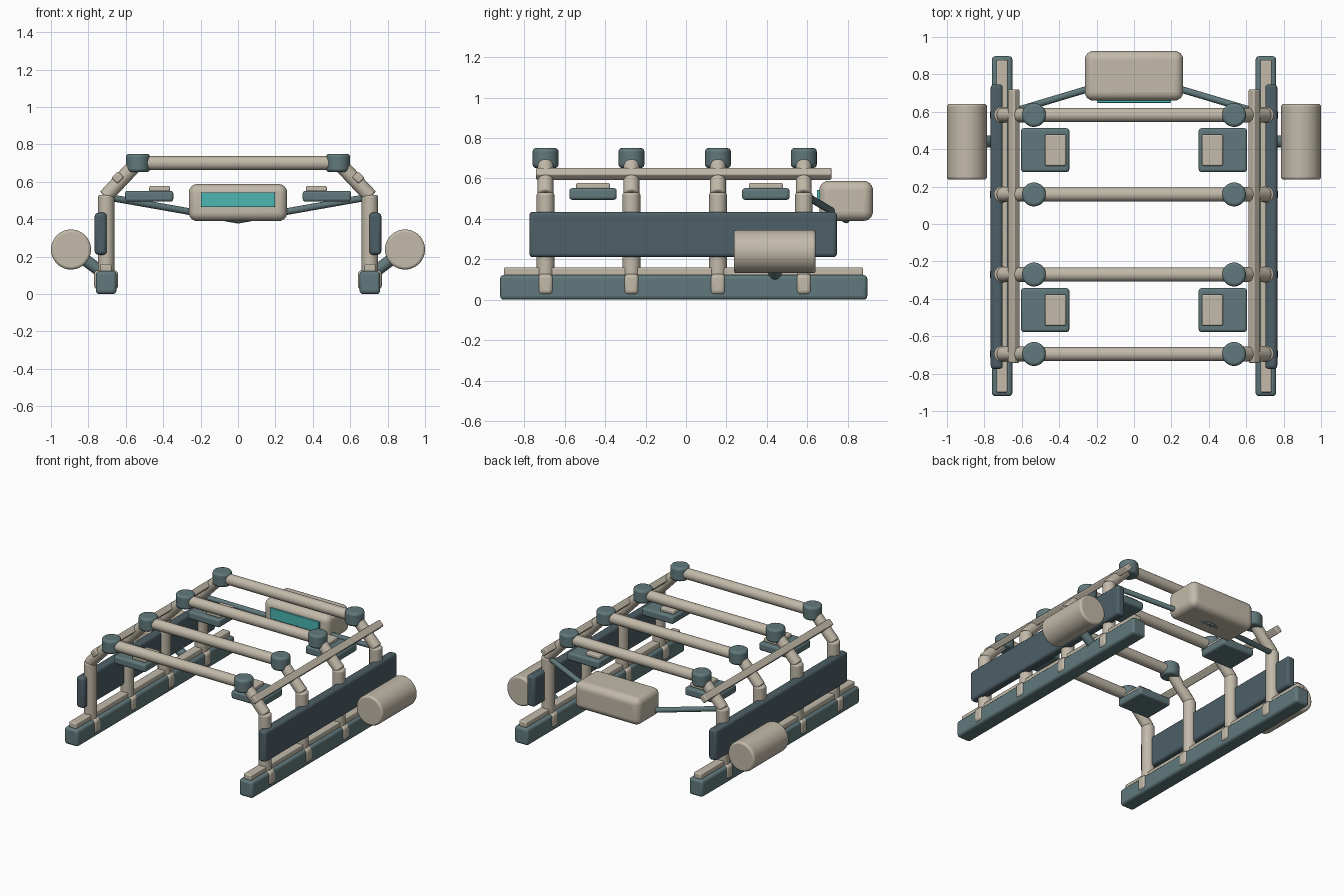
import bpy
from mathutils import Vector

if "Cube" in bpy.data.objects:
    bpy.data.objects.remove(bpy.data.objects["Cube"])


def material(name, rgb):
    m = bpy.data.materials.new(name)
    m.diffuse_color = (*rgb, 1)
    m.use_nodes = True
    m.node_tree.nodes["Principled BSDF"].inputs["Base Color"].default_value = m.diffuse_color
    return m


CREAM = material("cream", (0.54, 0.49, 0.40))
SLATE = material("slate", (0.12, 0.19, 0.20))
PANEL = material("dark_panel", (0.075, 0.115, 0.135))
SCREEN = material("screen_teal", (0.07, 0.47, 0.45))


def finish(ob, name, mat, bevel, segments=3):
    ob.name = name
    ob.data.materials.append(mat)
    if bevel:
        b = ob.modifiers.new("bevel", 'BEVEL')
        b.width, b.segments, b.limit_method = bevel, segments, 'ANGLE'
    bpy.ops.object.shade_smooth_by_angle(angle=0.7)
    return ob


def box(name, lo, hi, mat, bevel=0.01, segments=3):
    lo, hi = Vector(lo), Vector(hi)
    bpy.ops.mesh.primitive_cube_add(size=1, location=(lo + hi) / 2)
    ob = bpy.context.object
    ob.scale = hi - lo
    bpy.ops.object.transform_apply(location=False, rotation=False)
    return finish(ob, name, mat, bevel, segments)


def rod(name, a, b, r, mat, bevel=0.01, sides=32):
    a, b = Vector(a), Vector(b)
    d = b - a
    bpy.ops.mesh.primitive_cylinder_add(vertices=sides, radius=r, depth=d.length,
                                        location=(a + b) / 2,
                                        rotation=d.to_track_quat('Z', 'Y').to_euler())
    return finish(bpy.context.object, name, mat, bevel)


def side_box(name, s, lo, hi, *args):
    """Box given for the +x side, placed on side s."""
    x = sorted((s * lo[0], s * hi[0]))
    return box(name, (x[0], *lo[1:]), (x[1], *hi[1:]), *args)


HOOPS = (-0.695, -0.27, 0.158, 0.583)

# roof cross bars
for y in HOOPS:
    rod("roof_bar", (-0.535, y, 0.70), (0.535, y, 0.70), 0.038, CREAM, 0)

for s, side in ((-1, "left"), (1, "right")):
    # ground rail with its top strip
    side_box(side + "_rail", s, (0.65, -0.92, 0), (0.76, 0.897, 0.122), SLATE, 0.018)
    side_box(side + "_rail_strip", s, (0.676, -0.9, 0.118), (0.736, 0.877, 0.16), CREAM, 0.008)

    # hoops: collar, post, shoulder and roof joint
    for y in HOOPS:
        side_box(side + "_collar", s, (0.641, y - 0.037, 0.025), (0.769, y + 0.037, 0.127), CREAM, 0.02)
        rod(side + "_post", (s * 0.705, y, 0.05), (s * 0.705, y, 0.53), 0.044, CREAM, 0.012)
        rod(side + "_shoulder", (s * 0.71, y, 0.52), (s * 0.54, y, 0.70), 0.039, CREAM, 0.01)
        rod(side + "_roof_joint", (s * 0.535, y, 0.652), (s * 0.535, y, 0.75), 0.064, SLATE, 0.016)

    # lengthwise beam, turned to lie on the shoulders
    beam = side_box(side + "_long_beam", s, (0.618, -0.743, 0.601), (0.668, 0.72, 0.645), CREAM, 0.008)
    beam.rotation_euler.y = s * 0.78

    # side panel
    side_box(side + "_side_panel", s, (0.702, -0.775, 0.21), (0.766, 0.747, 0.435), PANEL, 0.018)

    # outboard canister and its strut
    rod(side + "_canister", (s * 0.893, 0.237, 0.238), (s * 0.893, 0.642, 0.238), 0.107, CREAM, 0.014, 48)
    rod(side + "_canister_strut", (s * 0.72, 0.44, 0.11), (s * 0.88, 0.44, 0.23), 0.032, SLATE)

    # hanging pads with small plates
    for end, y in (("front", -0.46), ("rear", 0.395)):
        side_box(f"{side}_{end}_pad", s, (0.346, y - 0.117, 0.494), (0.604, y + 0.117, 0.552), SLATE, 0.014)
        side_box(f"{side}_{end}_pad_plate", s, (0.363, y - 0.084, 0.548), (0.475, y + 0.084, 0.577), CREAM, 0.008)

    # arms holding the console
    rod(side + "_console_arm", (s * 0.68, 0.592, 0.515), (0, 0.795, 0.395), 0.018, SLATE, 0.004, 20)

# rear console with screen
box("console", (-0.263, 0.66, 0.39), (0.263, 0.925, 0.588), CREAM, 0.046, 6)
box("console_screen", (-0.198, 0.648, 0.465), (0.198, 0.672, 0.543), SCREEN, 0.003)
